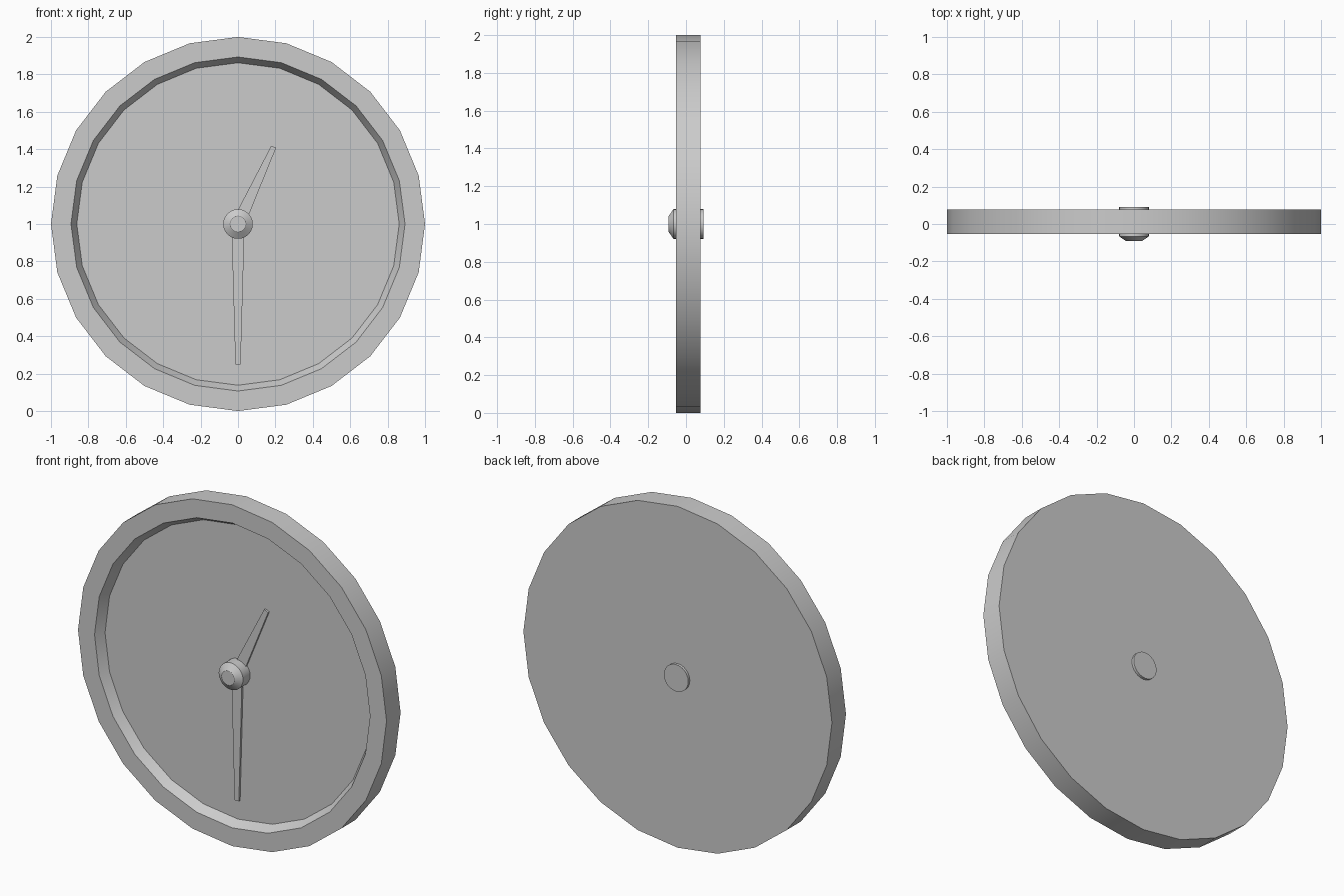
import bpy, bmesh, math
from mathutils import Matrix

if "Cube" in bpy.data.objects:
    bpy.data.objects.remove(bpy.data.objects["Cube"])


def finish(name, bm, smooth=True):
    bmesh.ops.recalc_face_normals(bm, faces=bm.faces)
    mesh = bpy.data.meshes.new(name)
    bm.to_mesh(mesh)
    bm.free()
    obj = bpy.data.objects.new(name, mesh)
    obj.location.z = 1
    bpy.context.collection.objects.link(obj)
    if smooth:
        bpy.ops.object.select_all(action='DESELECT')
        obj.select_set(True)
        bpy.context.view_layer.objects.active = obj
        bpy.ops.object.shade_smooth_by_angle(angle=math.radians(30))
    return obj


def lathe(name, profile, sides=24):
    """Solid of revolution about y from (radius, y) points, capped at both ends."""
    bm = bmesh.new()
    rings = []
    for r, y in profile:
        rings.append([bm.verts.new((r * math.cos(2 * math.pi * i / sides), y,
                                    r * math.sin(2 * math.pi * i / sides)))
                      for i in range(sides)])
    for a, b in zip(rings, rings[1:]):
        for i in range(sides):
            j = (i + 1) % sides
            bm.faces.new((a[i], a[j], b[j], b[i]))
    bm.faces.new(rings[0])
    bm.faces.new(rings[-1])
    return finish(name, bm)


def hand(name, length, clockwise_deg):
    """Tapered pointer lying on the dial, pointing up before rotation."""
    bm = bmesh.new()
    base, tip = 0.035, 0.014
    outline = [(-base, 0), (base, 0), (tip, length), (-tip, length)]
    face = bm.faces.new([bm.verts.new((x, -0.012, z)) for x, z in outline])
    ext = bmesh.ops.extrude_face_region(bm, geom=[face])
    verts = [v for v in ext['geom'] if isinstance(v, bmesh.types.BMVert)]
    bmesh.ops.translate(bm, verts=verts, vec=(0, 0.016, 0))
    bm.transform(Matrix.Rotation(math.radians(clockwise_deg), 4, 'Y'))
    return finish(name, bm, smooth=False)


# Case: dial, sloped inner wall, rim, outer wall and flat back
lathe("clock_case", [(0.862, 0.0), (0.893, -0.053), (1.0, -0.053), (1.0, 0.077)])

# Central spindle with chamfered front cap, passing through to the back
lathe("spindle", [(0.042, -0.092), (0.079, -0.066), (0.079, 0.092)])

# Hands
hand("hour_hand", 0.455, 24.8)
hand("minute_hand", 0.75, 180)
